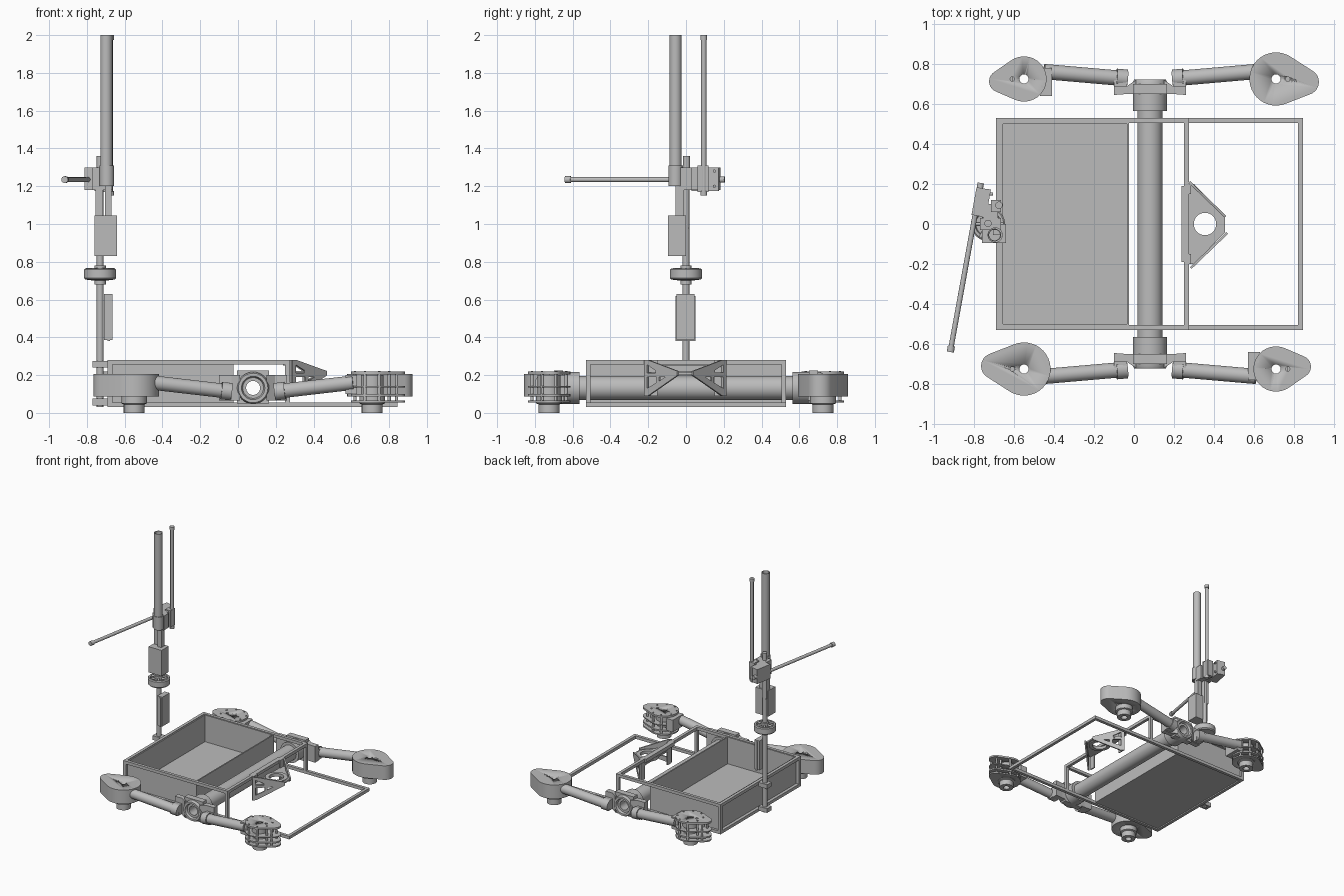
import bpy, bmesh, math
from mathutils import Vector

cube = bpy.data.objects.get("Cube")
if cube:
    bpy.data.objects.remove(cube, do_unlink=True)

grey = bpy.data.materials.new("metal grey")
grey.use_nodes = True
colour = (0.5, 0.5, 0.5, 1)
grey.diffuse_color = colour
grey.node_tree.nodes["Principled BSDF"].inputs["Base Color"].default_value = colour


def finish(bm, name, smooth=False):
    bmesh.ops.recalc_face_normals(bm, faces=bm.faces[:])
    mesh = bpy.data.meshes.new(name)
    bm.to_mesh(mesh)
    bm.free()
    mesh.materials.append(grey)
    ob = bpy.data.objects.new(name, mesh)
    bpy.context.collection.objects.link(ob)
    if smooth:
        bpy.ops.object.select_all(action='DESELECT')
        ob.select_set(True)
        bpy.context.view_layer.objects.active = ob
        bpy.ops.object.shade_smooth_by_angle(angle=math.radians(35))
    return ob


def box(name, x0, x1, y0, y1, z0, z1, turn=0):
    bm = bmesh.new()
    bmesh.ops.create_cube(bm, size=1)
    bmesh.ops.scale(bm, vec=(x1 - x0, y1 - y0, z1 - z0), verts=bm.verts)
    ob = finish(bm, name)
    ob.location = ((x0 + x1) / 2, (y0 + y1) / 2, (z0 + z1) / 2)
    ob.rotation_euler.z = turn
    return ob


def lathe(name, start, axis, profile, closed=True, n=40):
    """Revolve (radius, distance) points about an axis through start."""
    bm = bmesh.new()
    rings = []
    for i in range(n):
        a = math.tau * i / n
        rings.append([bm.verts.new((r * math.cos(a), r * math.sin(a), h)) for r, h in profile])
    m = len(profile)
    for i in range(n):
        a, b = rings[i], rings[(i + 1) % n]
        for j in range(m if closed else m - 1):
            k = (j + 1) % m
            bm.faces.new((a[j], b[j], b[k], a[k]))
    if not closed:
        bm.faces.new([r[0] for r in rings])
        bm.faces.new([r[-1] for r in rings])
    ob = finish(bm, name, True)
    ob.location = start
    ob.rotation_euler = Vector(axis).to_track_quat('Z', 'Y').to_euler()
    return ob


def tube(name, a, b, r, inner=0):
    a, b = Vector(a), Vector(b)
    h = (b - a).length
    if inner:
        return lathe(name, a, b - a, [(inner, 0), (r, 0), (r, h), (inner, h)])
    return lathe(name, a, b - a, [(r, 0), (r, h)], False)


def prism(name, points, depth, smooth=False):
    """Extrude an outline of 3D points along a depth vector."""
    bm = bmesh.new()
    face = bm.faces.new([bm.verts.new(p) for p in points])
    new = bmesh.ops.extrude_face_region(bm, geom=[face])
    bmesh.ops.translate(bm, vec=depth, verts=[v for v in new["geom"] if isinstance(v, bmesh.types.BMVert)])
    return finish(bm, name, smooth)


def cut(ob, *cutters):
    for c in cutters:
        c.hide_render = True
        c.hide_set(True)
        c.display_type = 'WIRE'
        mod = ob.modifiers.new("hole", 'BOOLEAN')
        mod.operation = 'DIFFERENCE'
        mod.solver = 'EXACT'
        mod.object = c
    bpy.context.view_layer.update()
    done = bpy.data.meshes.new_from_object(ob.evaluated_get(bpy.context.evaluated_depsgraph_get()))
    ob.modifiers.clear()
    ob.data = done
    for c in cutters:
        bpy.data.objects.remove(c, do_unlink=True)
    return ob


def teardrop(name, x, y, d, e, r, reach, tip, z0, z1):
    """Outline around a large and a small circle, with a hub hole and a small hole."""
    lean = math.acos((r - tip) / reach)
    outline = []
    for i in range(25):
        a = lean + (math.tau - 2 * lean) * i / 24
        outline.append((r * math.cos(a), r * math.sin(a)))
    for i in range(13):
        a = -lean + 2 * lean * i / 12
        outline.append((reach + tip * math.cos(a), tip * math.sin(a)))
    t = math.atan2(e * 0.1, d)
    pts = [(x + u * math.cos(t) - v * math.sin(t), y + u * math.sin(t) + v * math.cos(t), z0) for u, v in outline]
    ob = prism(name, pts, (0, 0, z1 - z0), True)
    holes = [tube("cutter", (x, y, z0 - .1), (x, y, z1 + .1), .023),
             tube("cutter", (x + d * .058, y, z0 - .1), (x + d * .058, y, z1 + .1), .011)]
    return cut(ob, *holes)


# Frame: low base rectangle and raised cage
W, L, R, M = .025, -.69, .845, .275
for y in (-.53, .505):
    box("base_side_rail", L, R, y, y + W, .03, .055)
    box("upper_side_rail", L, M, y, y + W, .255, .28)
    for x in (L, M - W):
        box("frame_post", x, x + W, y, y + W, .055, .255)
for x in (L, R - W):
    box("base_cross_rail", x, x + W, -.505, .505, .03, .055)
for x in (L, M - W):
    box("upper_cross_rail", x, x + W, -.505, .505, .255, .28)

# Open tray
box("tray_floor", -.665, -.025, -.51, .51, .04, .052)
for y in (-.51, .5):
    box("tray_side", -.665, -.025, y, y + .01, .052, .275)
for x in (-.665, -.035):
    box("tray_end", x, x + .01, -.5, .5, .052, .275)

# Main axle tube
CX, CZ = .08, .132
tube("axle_tube", (CX, -.57, CZ), (CX, .57, CZ), .063, .037)

for s in (-1, 1):
    # Axle hub with bored block
    tube("axle_collar", (CX, s * .565, CZ), (CX, s * .65, CZ), .085, .037)
    block = box("hub_block", CX - .085, CX + .085, *sorted((s * .65, s * .7)), .05, .225)
    cut(block, tube("cutter", (CX, s * .6, CZ), (CX, s * .8, CZ), .06))
    lathe("hub_ring", (CX, s * .65, CZ), (0, s, 0),
          [(.037, 0), (.085, 0), (.085, .06), (.078, .073), (.062, .073), (.055, .055), (.037, .055)])
    for d in (-1, 1):
        # Knuckle joining hub to leg
        prism("hub_wing", [(CX + d * u, s * v, .065) for u, v in
              ((.07, .65), (.115, .65), (.18, .645), (.18, .69), (.115, .69), (.07, .72))], (0, 0, .135))
        inner, outer = Vector((CX + d * .115, s * .726, .112)), Vector((CX + d * .53, s * .762, .16))
        tube("leg_tube", inner, outer, .038)
        tube("leg_clamp", inner, inner.lerp(outer, .13), .046)
        box("leg_clamp_foot", *sorted((CX + d * .115, CX + d * .18)), *sorted((s * .68, s * .73)), .07, .155)

        # Wheel beneath each pod
        px, py = CX + d * .63, s * .725
        lathe("wheel", (px, py, 0), (0, 0, 1),
              [(.025, 0), (.055, 0), (.055, .045), (.068, .05), (.068, .092), (.025, .092)])
        if d * s > 0:
            teardrop("closed_pod", px, py, d, -s, .133, .15, .065, .088, .205)
        else:
            # Open pod of plates held by posts
            for z0, z1 in ((.055, .066), (.088, .1), (.135, .143), (.203, .218)):
                teardrop("pod_plate", px, py, d, -s, .113, .12, .055, z0, z1)
            for i in range(8):
                a = math.tau * (i + .5) / 8
                q = (px + .098 * math.cos(a), py + .098 * math.sin(a))
                tube("pod_post", (*q, .055), (*q, .218), .009)
                tube("pod_bolt", (*q, .218), (*q, .223), .006)
            for v in (-.035, .035):
                tube("pod_tip_post", (px + d * .13, py + v, .055), (px + d * .13, py + v, .218), .008)
            tube("pod_motor", (px, py, .09), (px, py, .2), .06, .025)
            box("pod_bracket", *sorted((px - d * .14, px - d * .08)), *sorted((s * .64, s * .78)), .1, .2)

# Sensor bracket: bored shelf and trussed side webs
shelf = prism("sensor_shelf", [(.275, -.2, .203), (.3, -.2, .203), (.455, -.04, .203), (.455, .04, .203),
                               (.3, .2, .203), (.275, .2, .203)], (0, 0, .012), False)
cut(shelf, tube("cutter", (.355, 0, .1), (.355, 0, .3), .056))
tube("sensor_ring", (.355, 0, .195), (.355, 0, .221), .085, .056)
box("bracket_backplate", .237, .25, -.19, .19, .25, .28)
for s in (-1, 1):
    A, B = Vector((.28, s * .215, 0)), Vector((.462, s * .04, 0))

    def web(points, grow=0):
        n = Vector((B.y - A.y, A.x - B.x, 0)).normalized() * .012
        pts = [A.lerp(B, t) + Vector((0, 0, z)) - n * grow for t, z in points]
        return prism("side_web", pts, n * (1 + 2 * grow))
    plate = web([(0, .09), (.12, .09), (1, .197), (1, .222), (.12, .28), (0, .28)])
    cut(plate, web([(.1, .13), (.1, .19), (.38, .19), (.38, .16)], 1),
        web([(.1, .21), (.1, .255), (.35, .225), (.35, .21)], 1),
        web([(.46, .168), (.46, .19), (.65, .19)], 1))
    box("web_foot", .275, .285, *sorted((s * .2, s * .15)), .09, .28)

# Mast
MX = -.73
tube("mast_rod", (MX, 0, .03), (MX, 0, 1.2), .018)
tube("mast_tip", (MX, .003, 1.2), (MX, .003, 1.36), .018)
for z in (.04, .24):
    box("mast_clamp", -.77, -.69, -.03, .03, z, z + .035)
box("lower_case", -.71, -.665, -.05, .045, .385, .63)
box("lower_case_lid", -.69, -.678, -.056, .05, .38, .62)
lathe("mast_disc", (MX, 0, .68), (0, 0, 1),
      [(.018, 0), (.03, 0), (.03, .02), (.078, .026), (.085, .034), (.085, .078), (.078, .084),
       (.065, .084), (.06, .07), (.03, .07), (.03, .1), (.018, .1)])
for i in range(6):
    a = math.tau * i / 6
    tube("disc_spoke", (MX, 0, .76), (MX + .075 * math.cos(a), .075 * math.sin(a), .76), .008)
box("upper_case", -.76, -.64, -.095, .0, .83, 1.045)
box("upper_rail", -.755, -.715, -.03, .015, .98, 1.3)
box("rail_strip", -.705, -.67, -.055, -.01, 1.03, 1.22)
box("mast_head", -.77, -.665, -.03, .03, 1.18, 1.3)

# Tall tube in its sleeve, and thin tube beside it
tube("tall_tube", (-.697, -.055, 1.2), (-.697, -.055, 2), .032, .027)
tube("tall_sleeve", (-.694, -.055, 1.2), (-.694, -.055, 1.31), .038, .03)
tube("thin_tube", (-.675, .094, 1.15), (-.675, .094, 2), .014)
for z in (1.15, 1.975):
    tube("thin_tube_cap", (-.675, .094, z), (-.675, .094, z + .025), .018)
box("thin_tube_clamp", -.715, -.665, .06, .12, 1.17, 1.31)
box("clamp_bridge", -.75, -.68, .0, .1, 1.18, 1.3)

# Slanted arm gripped by a bolted block
turn = -math.atan2(.145, .8)
tube("arm", (-.915, -.62, 1.235), (-.77, .18, 1.235), .013)
tube("arm_end", (-.918, -.64, 1.235), (-.913, -.61, 1.235), .018)
tube("arm_knob", (-.77, .18, 1.235), (-.766, .205, 1.235), .016)
box("arm_block", -.8, -.745, .04, .18, 1.18, 1.3, turn)
box("arm_block_plate", -.748, -.728, .03, .175, 1.175, 1.3, turn)
for y in (.065, .15):
    for z in (1.2, 1.28):
        tube("arm_bolt", (-.72, y, z), (-.705, y, z), .008)
